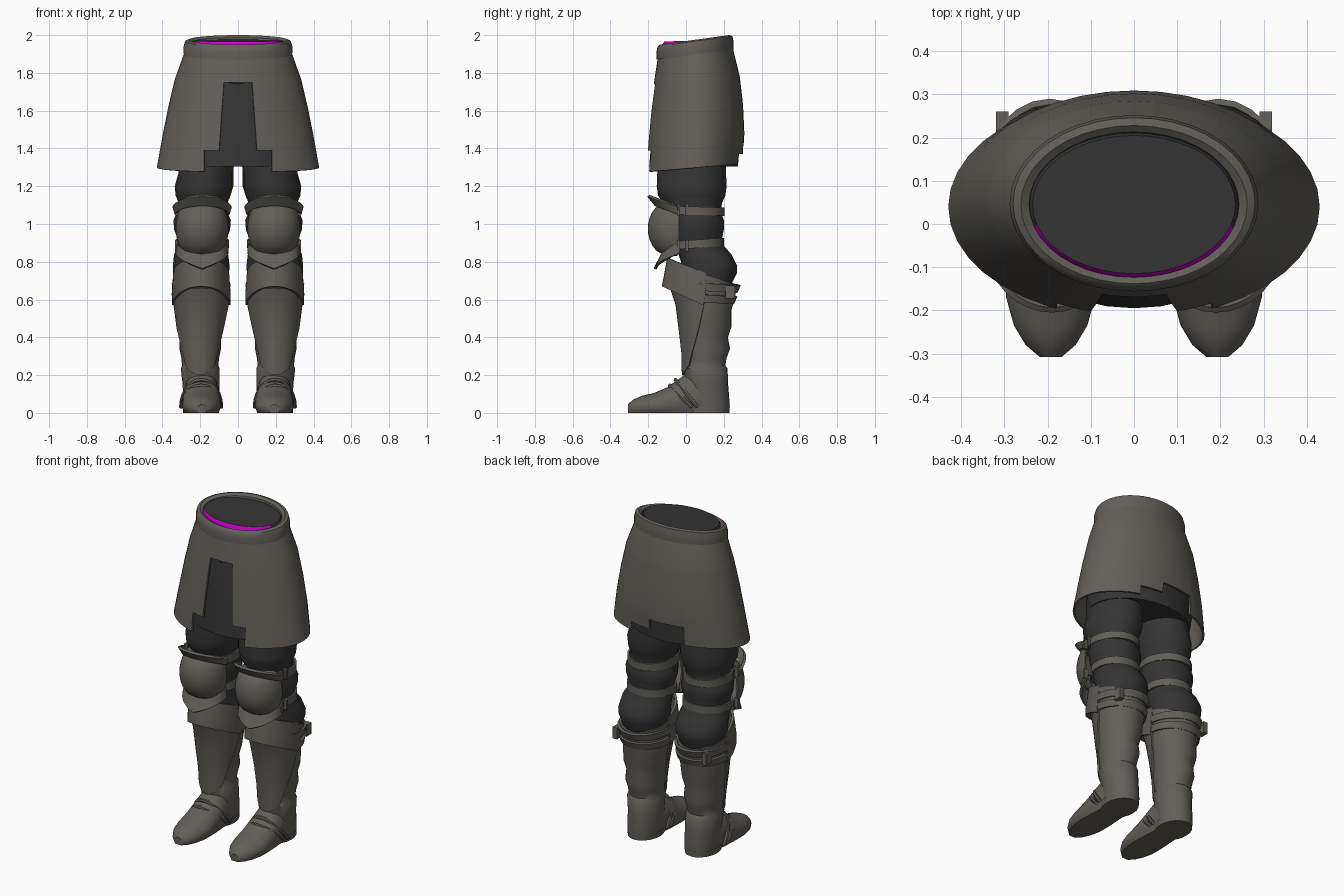
import bpy, bmesh
from math import sin, cos, pi, radians, sqrt
from mathutils import Vector

cube = bpy.data.objects.get("Cube")
if cube:
    bpy.data.objects.remove(cube)


def material(name, rgb):
    m = bpy.data.materials.new(name)
    m.use_nodes = True
    m.diffuse_color = (*rgb, 1)
    bsdf = next(n for n in m.node_tree.nodes if n.type == 'BSDF_PRINCIPLED')
    bsdf.inputs["Base Color"].default_value = (*rgb, 1)
    return m


LEATHER = material("grey_brown_leather", (0.125, 0.115, 0.1))
CLOTH = material("dark_cloth", (0.035, 0.035, 0.035))
MAGENTA = material("magenta_lining", (0.6, 0.0, 0.6))
parts = []


def finish(name, bm, mat, thick=0, mirror=True):
    """Turn a bmesh into an object with optional thickness and x mirror."""
    me = bpy.data.meshes.new(name)
    bm.to_mesh(me)
    bm.free()
    me.materials.append(mat)
    ob = bpy.data.objects.new(name, me)
    bpy.context.collection.objects.link(ob)
    if thick:
        s = ob.modifiers.new("thickness", 'SOLIDIFY')
        s.thickness, s.offset = thick, -1
    if mirror:
        ob.modifiers.new("mirror", 'MIRROR').use_mirror_merge = False
    parts.append(ob)
    return ob


def skin(rows, closed, caps=False):
    """Bridge rows of points into a surface."""
    bm = bmesh.new()
    vs = [[bm.verts.new(p) for p in row] for row in rows]
    n = len(vs[0])
    for a, b in zip(vs, vs[1:]):
        for j in range(n if closed else n - 1):
            k = (j + 1) % n
            bm.faces.new((a[j], a[k], b[k], b[j]))
    if caps:
        bm.faces.new(vs[0][::-1])
        bm.faces.new(vs[-1])
        bmesh.ops.recalc_face_normals(bm, faces=bm.faces)
    return bm


def wrap(rows, half=180, n=32, caps=False, vee=False):
    """Rows bottom up: z at the front, cx, cy, rx, ry, drop to the far end, half angle."""
    grid = []
    for z, cx, cy, rx, ry, *more in rows:
        drop = more[0] if more else 0
        h = radians(more[1] if len(more) > 1 else half)
        count = n if half == 180 else n + 1
        row = []
        for j in range(count):
            a = -h + 2 * h * j / n
            t = abs(a / h) if vee else (1 - cos(a)) / (1 - cos(h))
            row.append((cx + rx * sin(a), cy - ry * cos(a), z - drop * t))
        grid.append(row)
    return skin(grid, half == 180, caps)


def box(name, loc, size, mat):
    bm = bmesh.new()
    bmesh.ops.create_cube(bm, size=1)
    for v in bm.verts:
        v.co = Vector(loc) + v.co * Vector(size)
    return finish(name, bm, mat)


# Skirt: flared cone with a tall front slit and a stepped notch at the back
skirt = wrap([(1.275, 0, .04, .43, .26, -.045), (1.45, 0, .052, .4, .257, -.03),
              (1.6, 0, .056, .37, .246, -.03), (1.75, 0, .058, .335, .227, -.03),
              (1.89, 0, .05, .283, .198, -.04)], n=40)
FRONT_TOP, FRONT_STEP, BACK_TOP, BACK_STEP = 1.75, 1.39, 1.43, 1.37
cuts = [((0, 0, z), (0, 0, 1)) for z in (FRONT_TOP, FRONT_STEP, BACK_TOP, BACK_STEP)]
cuts += [((x, 0, 0), (1, 0, 0)) for x in (-.18, .18, .04)]
cuts += [((s * .075, 0, FRONT_TOP), (s, 0, .07)) for s in (-1, 1)]
for co, no in cuts:
    bmesh.ops.bisect_plane(skirt, geom=skirt.verts[:] + skirt.edges[:] + skirt.faces[:],
                           plane_co=co, plane_no=no)


def in_notch(c):
    if c.y < 0:
        slit = c.z < FRONT_TOP and abs(c.x) < .075 + .07 * (FRONT_TOP - c.z)
        return slit or (c.z < FRONT_STEP and abs(c.x) < .18)
    return abs(c.x) < .18 and c.z < (BACK_TOP if c.x < .04 else BACK_STEP)


gone = [f for f in skirt.faces if in_notch(f.calc_center_median())]
bmesh.ops.delete(skirt, geom=gone, context='FACES')
finish("skirt", skirt, LEATHER, .012, mirror=False)

# Dark tunic under the skirt
finish("under_tunic", wrap([(1.305, 0, .04, .32, .235), (1.45, 0, .052, .34, .235),
                            (1.6, 0, .056, .33, .225), (1.75, 0, .058, .3, .205),
                            (1.88, 0, .05, .25, .175)], caps=True), CLOTH, mirror=False)

# Belt and the waist plug inside it
finish("belt", wrap([(1.872, 0, .048, .287, .203, -.045), (1.915, 0, .048, .288, .204, -.05),
                     (1.94, 0, .048, .28, .198, -.055), (1.95, 0, .045, .262, .183, -.05),
                     (1.942, 0, .045, .243, .168, -.045), (1.9, 0, .045, .24, .165, -.045)],
                    n=40), LEATHER, mirror=False)
plug = finish("waist_plug", wrap([(1.88, 0, .045, .25, .172), (1.955, 0, .045, .243, .168),
                                  (1.966, 0, .045, .235, .16, -.01)], n=40, caps=True),
              MAGENTA, mirror=False)
plug.data.materials.append(CLOTH)
for p in plug.data.polygons:
    if p.normal.z > .9 or p.center.y > 0:
        p.material_index = 1

# Baggy trousers
finish("trousers", wrap([(.64, .195, .1, .13, .12), (.74, .195, .12, .148, .15),
                         (.78, .195, .125, .15, .145), (.84, .195, .1, .143, .14),
                         (.89, .19, .065, .125, .13), (.92, .19, .06, .13, .13),
                         (.97, .19, .06, .148, .14), (1.02, .19, .06, .152, .14),
                         (1.07, .19, .04, .13, .145), (1.11, .185, .035, .128, .155),
                         (1.15, .185, .03, .145, .178), (1.2, .18, .03, .155, .185),
                         (1.27, .17, .03, .145, .182), (1.4, .165, .03, .15, .18)],
                        n=20, caps=True), CLOTH)

# Boot shaft, open at the top and lower behind
finish("boot_shaft", wrap([(0, .195, .12, .09, .105), (.04, .195, .12, .095, .112),
                           (.15, .195, .11, .098, .113), (.235, .2, .1, .103, .12),
                           (.25, .2, .1, .096, .108), (.29, .2, .1, .1, .115),
                           (.34, .2, .105, .11, .128), (.4, .2, .1, .108, .122),
                           (.46, .2, .105, .122, .137), (.55, .195, .1, .135, .142),
                           (.65, .195, .1, .142, .16, .04), (.78, .195, .095, .15, .175, .1)],
                          n=24), LEATHER, .012)

# Foot: flat-bottomed rings running from ankle to toe
foot = []
for y, hw, top in [(.12, .09, .2), (.03, .095, .23), (-.03, .1, .185), (-.1, .104, .135),
                   (-.17, .103, .105), (-.235, .085, .09), (-.28, .058, .07), (-.308, .025, .045)]:
    foot.append([(.193 + hw * cos(a), y, max(0, top * (.35 + .65 * sin(a))))
                 for a in (2 * pi * j / 20 for j in range(20))])
finish("foot", skin(foot, True, caps=True), LEATHER)
finish("heel", wrap([(0, .195, .11, .095, .12), (.035, .195, .11, .098, .122)], n=20, caps=True), LEATHER)

# Instep straps
for i in range(2):
    cu = bpy.data.curves.new("instep_strap", 'CURVE')
    cu.dimensions, cu.bevel_depth, cu.bevel_resolution = '3D', .011, 1
    sp = cu.splines.new('POLY')
    sp.points.add(12)
    for j, pt in enumerate(sp.points):
        a = pi * j / 12
        pt.co = (.195 + .106 * cos(a), .03 - .115 * sin(a) + .03 * i,
                 .03 + (.115 + .03 * i) * sin(a), 1)
    cu.materials.append(LEATHER)
    ob = bpy.data.objects.new("instep_strap", cu)
    bpy.context.collection.objects.link(ob)
    ob.modifiers.new("mirror", 'MIRROR').use_mirror_merge = False
    parts.append(ob)

# Shin plate and the flared collar above it
finish("shin_plate", wrap([(.2, .2, .1, .11, .122, -.05, 45), (.32, .2, .105, .118, .13, -.03, 60),
                           (.45, .2, .105, .13, .145, 0, 75), (.57, .195, .1, .146, .155, 0, 88),
                           (.66, .195, .1, .152, .185, .02, 92)], half=90, n=20), LEATHER, .012)
finish("shin_collar", wrap([(.67, .195, .1, .154, .228, .1, 88), (.7, .195, .1, .156, .222, .07, 90),
                            (.82, .195, .1, .148, .2, .08, 92)], half=90, n=20), LEATHER, .015)

# Calf straps
for z, r in ((.675, .19), (.615, .172)):
    finish("calf_strap", wrap([(z - .02, .195, .1, .152, r - .018, .02),
                               (z + .02, .195, .1, .156, r, .02)], n=24), LEATHER, .015)
box("calf_buckle", (.305, .235, .64), (.03, .05, .07), LEATHER)

# Knee straps with buckles
for z, cy, ry, drop in ((1.075, .045, .16, .01), (.885, .06, .14, -.02)):
    finish("knee_strap", wrap([(z - .022, .19, cy, .142, ry, drop), (z + .022, .19, cy, .142, ry, drop)],
                              n=24), LEATHER, .012)
    for dy in (0, .045):
        box("knee_buckle", (.322, -.04 + dy, z), (.024, .016, .06), LEATHER)

# Domed knee guard with upper rim and pointed lower rim
dome = []
for i in range(11):
    u = -.97 + 1.94 * i / 10
    r = sqrt(1 - u * u)
    dome.append((.975 + .15 * u, .19, -.05, .06 + .08 * r, .03 + .122 * r))
finish("knee_dome", wrap(dome, half=95, n=20), LEATHER, .01)
finish("knee_upper_rim", wrap([(1.095, .19, -.03, .146, .135, .045), (1.145, .19, -.03, .158, .175, .055)],
                              half=85, n=16), LEATHER, .015)
finish("knee_lower_rim", wrap([(.765, .19, -.03, .14, .14, -.08), (.84, .19, -.03, .138, .1, -.06)],
                              half=88, n=16, vee=True), LEATHER, .015)

# Apply modifiers and shade smooth, keeping hard edges
bpy.ops.object.select_all(action='DESELECT')
for ob in parts:
    ob.select_set(True)
bpy.context.view_layer.objects.active = parts[0]
bpy.ops.object.convert(target='MESH')
bpy.ops.object.shade_smooth_by_angle(angle=radians(40))
